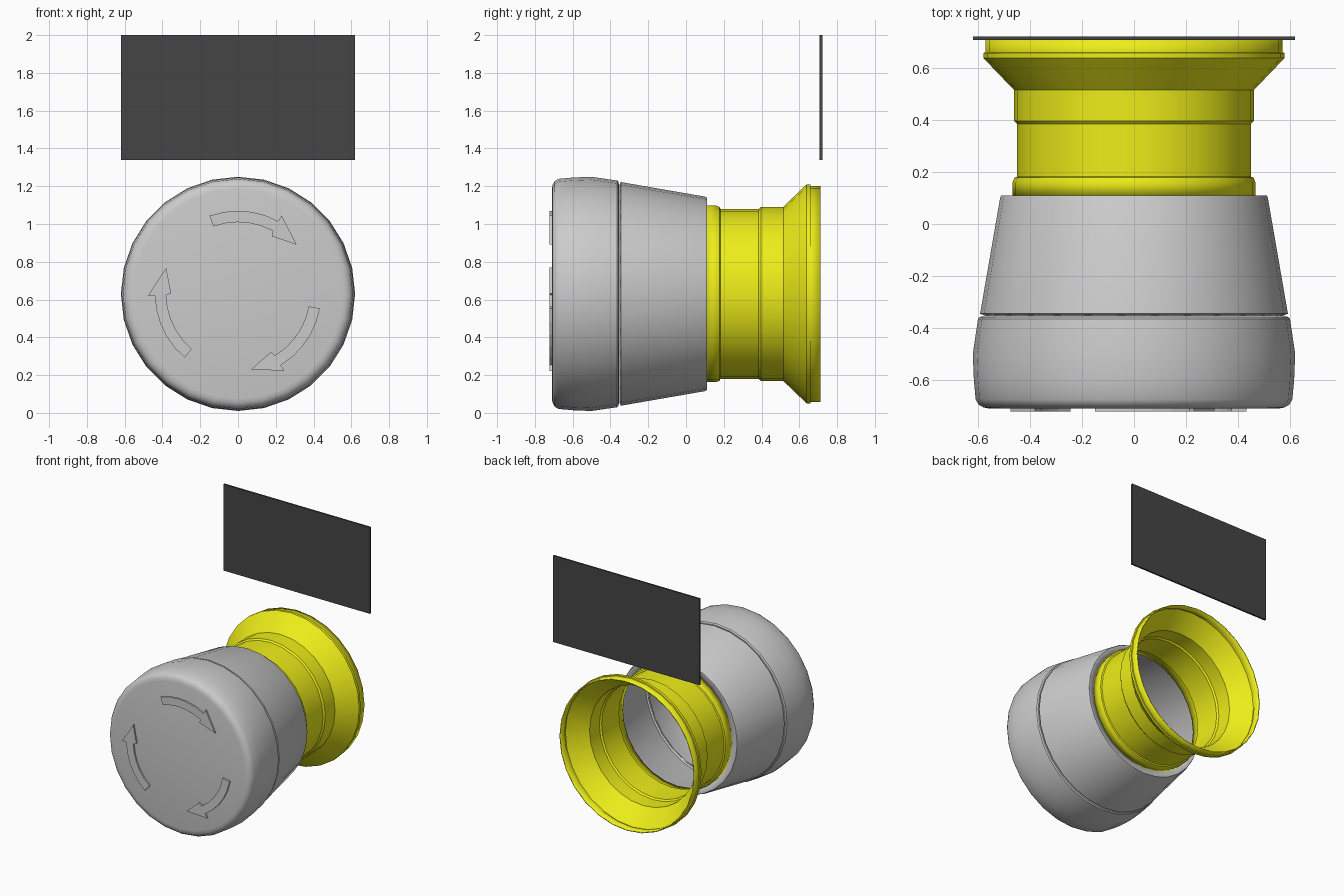
import bpy, bmesh
from math import sin, cos, pi, radians

if "Cube" in bpy.data.objects:
    bpy.data.objects.remove(bpy.data.objects["Cube"])

CZ = 0.63      # height of the turning axis
SIDES = 28


def material(name, rgb):
    m = bpy.data.materials.new(name)
    m.diffuse_color = (*rgb, 1)
    m.use_nodes = True
    m.node_tree.nodes["Principled BSDF"].inputs["Base Color"].default_value = m.diffuse_color
    return m


def finish(name, bm, mat=None, smooth=None):
    me = bpy.data.meshes.new(name)
    bm.to_mesh(me)
    bm.free()
    ob = bpy.data.objects.new(name, me)
    bpy.context.collection.objects.link(ob)
    if mat:
        me.materials.append(mat)
    if smooth:
        bpy.ops.object.select_all(action='DESELECT')
        bpy.context.view_layer.objects.active = ob
        ob.select_set(True)
        bpy.ops.object.shade_smooth_by_angle(angle=radians(smooth))
    return ob


def lathe(name, profile, mat=None, cap_front=False):
    """Turn (y, radius) points about the y axis into a thin shell."""
    bm = bmesh.new()
    rings = [[bm.verts.new((r * cos(2 * pi * k / SIDES), y, CZ + r * sin(2 * pi * k / SIDES)))
              for k in range(SIDES)] for y, r in profile]
    for a, b in zip(rings, rings[1:]):
        for k in range(SIDES):
            n = (k + 1) % SIDES
            bm.faces.new((a[k], b[k], b[n], a[n]))
    if cap_front:
        bm.faces.new(rings[0])
    ob = finish(name, bm, mat, 30)
    wall = ob.modifiers.new("wall", 'SOLIDIFY')
    wall.thickness = 0.008
    wall.offset = -1
    return ob


def prism(name, outline, y0, y1, mat=None):
    """Extrude an (x, z) outline from y0 to y1."""
    bm = bmesh.new()
    face = bm.faces.new([bm.verts.new((x, y0, z)) for x, z in outline])
    new = bmesh.ops.extrude_face_region(bm, geom=[face])['geom']
    bmesh.ops.translate(bm, vec=(0, y1 - y0, 0),
                        verts=[g for g in new if isinstance(g, bmesh.types.BMVert)])
    bmesh.ops.recalc_face_normals(bm, faces=bm.faces)
    return finish(name, bm, mat)


yellow = material("yellow", (0.85, 0.85, 0.01))
dark = material("dark", (0.06, 0.06, 0.06))

# Push cap with rounded front edge
lathe("button_cap", [(-0.71, 0.555), (-0.706, 0.578), (-0.695, 0.597), (-0.675, 0.609),
                     (-0.60, 0.616), (-0.50, 0.62), (-0.365, 0.60), (-0.357, 0.592),
                     (-0.355, 0.575)], cap_front=True)

# Tapered collar behind the cap
lathe("tapered_collar", [(-0.353, 0.575), (-0.345, 0.592), (0.10, 0.515),
                         (0.11, 0.51), (0.11, 0.462)])

# Yellow neck and flared base
lathe("yellow_base", [(0.11, 0.467), (0.16, 0.467), (0.178, 0.46), (0.182, 0.45),
                      (0.385, 0.45), (0.397, 0.461), (0.515, 0.461), (0.638, 0.579),
                      (0.658, 0.579), (0.66, 0.572), (0.712, 0.572)], yellow)

# Raised turning arrows on the cap face
for i in range(3):
    angles = [110 - 49 * s / 5 for s in range(6)]
    polar = ([(a, 0.44) for a in angles] + [(61, 0.476), (40, 0.405), (59.5, 0.354), (61, 0.381)]
             + [(a, 0.38) for a in reversed(angles[:-1])])
    prism(f"turn_arrow_{i + 1}",
          [(r * cos(radians(a + 120 * i)), CZ + r * sin(radians(a + 120 * i))) for a, r in polar],
          -0.722, -0.708)

# Label plate above the button
prism("label_plate", [(-0.62, 1.34), (0.62, 1.34), (0.62, 2.0), (-0.62, 2.0)], 0.708, 0.722, dark)
